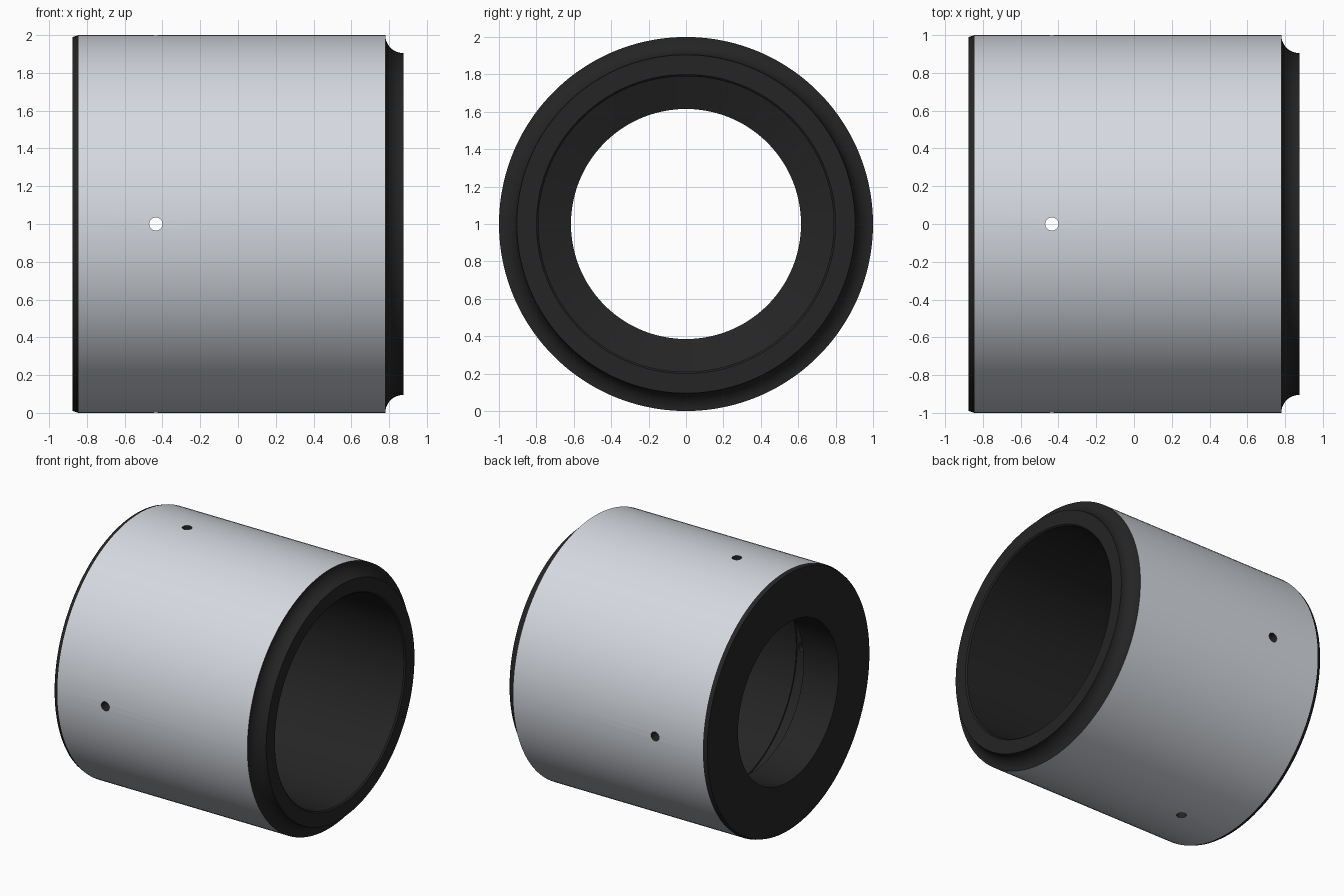
import bpy, bmesh, math

if "Cube" in bpy.data.objects:
    bpy.data.objects.remove(bpy.data.objects["Cube"])

SEGMENTS = 128

def material(name, color):
    mat = bpy.data.materials.new(name)
    mat.diffuse_color = (*color, 1.0)
    mat.use_nodes = True
    mat.node_tree.nodes["Principled BSDF"].inputs["Base Color"].default_value = mat.diffuse_color
    return mat

def lathe_x(name, profile, z):
    """Revolve a closed (x, radius) profile around the X axis at height z."""
    bm = bmesh.new()
    rings = []
    for i in range(SEGMENTS):
        a = 2 * math.pi * (i + 0.5) / SEGMENTS
        rings.append([bm.verts.new((x, r * math.cos(a), z + r * math.sin(a))) for x, r in profile])
    n = len(profile)
    for i in range(SEGMENTS):
        p, q = rings[i], rings[(i + 1) % SEGMENTS]
        for j in range(n):
            k = (j + 1) % n
            bm.faces.new((p[j], p[k], q[k], q[j]))
    bmesh.ops.recalc_face_normals(bm, faces=bm.faces[:])
    mesh = bpy.data.meshes.new(name)
    bm.to_mesh(mesh)
    bm.free()
    obj = bpy.data.objects.new(name, mesh)
    bpy.context.collection.objects.link(obj)
    return obj

dark = material("dark_finish", (0.018, 0.018, 0.018))
steel = material("steel", (0.67, 0.70, 0.75))

# Outer wall with chamfer on the left and concave cove on the right
profile = [(-0.875, 0.615), (-0.875, 0.99), (-0.845, 1.0), (0.78, 1.0)]
cove = 0.095
for i in range(1, 11):
    a = math.pi / 2 * i / 10
    profile.append((0.875 - cove * math.cos(a), 1.0 - cove * math.sin(a)))

# Chamfered mouth, wide bore, oil groove, shoulder and narrow bore
profile += [(0.875, 0.80), (0.865, 0.79), (-0.39, 0.79), (-0.39, 0.80),
            (-0.48, 0.80), (-0.48, 0.79), (-0.51, 0.79), (-0.575, 0.615)]
sleeve = lathe_x("sleeve", profile, 1.0)
sleeve.data.materials.append(dark)
sleeve.data.materials.append(steel)

# Four radial holes, drilled straight through along Y and Z
cutters = []
for label, rot in (("y", (math.pi / 2, 0, 0)), ("z", (0, 0, 0))):
    bpy.ops.mesh.primitive_cylinder_add(vertices=32, radius=0.035, depth=2.4,
                                        location=(-0.435, 0, 1), rotation=rot)
    cutter = bpy.context.object
    cutter.name = "hole_cutter_" + label
    cutter.hide_render = True
    cutter.data.materials.append(dark)
    cutters.append(cutter)
    mod = sleeve.modifiers.new("hole_" + label, 'BOOLEAN')
    mod.operation = 'DIFFERENCE'
    mod.solver = 'EXACT'
    mod.object = cutter

bpy.ops.object.select_all(action='DESELECT')
sleeve.select_set(True)
bpy.context.view_layer.objects.active = sleeve
for mod in list(sleeve.modifiers):
    bpy.ops.object.modifier_apply(modifier=mod.name)
for cutter in cutters:
    bpy.data.objects.remove(cutter, do_unlink=True)

# Only the outer cylinder wall is bright steel; ends, bores and holes are dark
mesh = sleeve.data
for face in mesh.polygons:
    points = [mesh.vertices[v].co for v in face.vertices]
    outer = all(math.hypot(p.y, p.z - 1.0) > 0.996 for p in points)
    face.material_index = 1 if outer else 0

bpy.ops.object.shade_smooth_by_angle(angle=math.radians(15))
